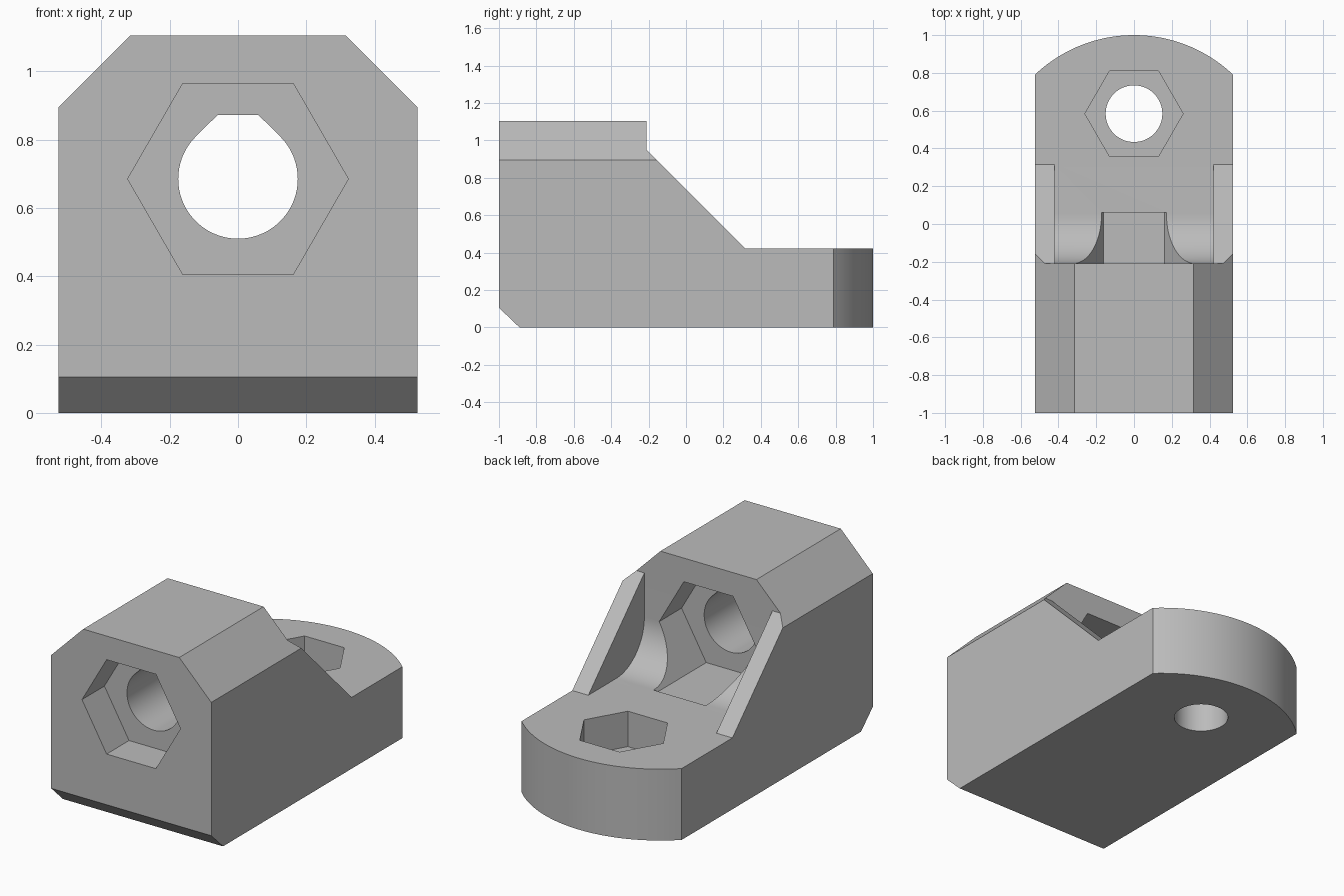
import bpy, bmesh
from math import sin, cos, pi, radians, asin
from mathutils import Vector

cube = bpy.data.objects.get("Cube")
if cube:
    bpy.data.objects.remove(cube, do_unlink=True)

HALF, TOP, FLOOR = 0.525, 1.105, 0.423   # half width, block height, plate height
WALL, TAIL = -0.21, 0.315                # rear wall of block, foot of the ribs
BORE_Z, BOLT_Y = 0.685, 0.584            # hole centres
POCKET = 0.21                            # hexagon recess depth

grey = bpy.data.materials.new("plain_grey")
grey.use_nodes = True
grey.diffuse_color = (0.5, 0.5, 0.5, 1)
grey.node_tree.nodes["Principled BSDF"].inputs["Base Color"].default_value = (0.5, 0.5, 0.5, 1)


def arc(cu, cv, r, start, end, n):
    """Points on an arc, angles in degrees, both ends included."""
    angles = [radians(start + (end - start) * i / n) for i in range(n + 1)]
    return [(cu + r * cos(a), cv + r * sin(a)) for a in angles]


def prism(name, points, axis, low, high):
    """Extrude a closed 2D profile along the given axis."""
    place = {"x": lambda u, v, w: (w, u, v),
             "y": lambda u, v, w: (u, w, v),
             "z": lambda u, v, w: (u, v, w)}[axis]
    bm = bmesh.new()
    face = bm.faces.new([bm.verts.new(place(u, v, low)) for u, v in points])
    out = bmesh.ops.extrude_face_region(bm, geom=[face])
    moved = [g for g in out["geom"] if isinstance(g, bmesh.types.BMVert)]
    bmesh.ops.translate(bm, verts=moved, vec=Vector(place(0, 0, high - low)))
    bmesh.ops.recalc_face_normals(bm, faces=bm.faces)
    mesh = bpy.data.meshes.new(name)
    bm.to_mesh(mesh)
    bm.free()
    mesh.materials.append(grey)
    obj = bpy.data.objects.new(name, mesh)
    bpy.context.collection.objects.link(obj)
    return obj


def combine(target, tool, operation):
    """Apply a boolean and remove the tool."""
    tool.hide_render = True
    mod = target.modifiers.new(tool.name, "BOOLEAN")
    mod.operation, mod.object, mod.solver = operation, tool, "EXACT"
    bpy.ops.object.select_all(action="DESELECT")
    bpy.context.view_layer.objects.active = target
    target.select_set(True)
    bpy.ops.object.modifier_apply(modifier=mod.name)
    bpy.data.objects.remove(tool, do_unlink=True)


# Side silhouette: block, sloping ribs and plate
bracket = prism("mounting_bracket", [
    (-1, 0.105), (-0.89, 0), (1, 0), (1, FLOOR), (TAIL, FLOOR),
    (WALL, 0.948), (WALL, TOP), (-1, TOP)], "x", -HALF, HALF)

# Rounded rear end
radius = 0.761
half_angle = asin(HALF / radius) * 180 / pi
rear = arc(0, 1 - radius, radius, 90 - half_angle, 90 + half_angle, 40)
rear = [(-0.6, -1.1), (0.6, -1.1), (0.6, rear[0][1])] + rear + [(-0.6, rear[-1][1])]
combine(bracket, prism("plan_outline", rear, "z", -0.1, 1.2), "INTERSECT")

# Bevelled upper edges, also trimming the rib tips
for side in (-1, 1):
    wedge = [(side * 0.215, 1.205), (side * 0.625, 0.795), (side * 0.625, 1.205)]
    combine(bracket, prism("edge_bevel", wedge, "y", -1.1, 1.1), "DIFFERENCE")

# Channel between the ribs, with a rounded inner corner
channel = [(WALL, 1.3)] + arc(0.053, FLOOR + 0.263, 0.263, 180, 270, 24)
channel += [(TAIL, FLOOR), (TAIL, 1.3)]
combine(bracket, prism("rib_channel", channel, "x", -0.42, 0.42), "DIFFERENCE")

# Hexagon recesses at the front, the rear wall and the plate
wide_hex = arc(0, BORE_Z, 0.323, 0, 300, 5)
small_hex = arc(0, BOLT_Y, 0.26, 0, 300, 5)
combine(bracket, prism("front_recess", wide_hex, "y", -1.1, -1 + POCKET), "DIFFERENCE")
combine(bracket, prism("rear_recess", wide_hex, "y", WALL - POCKET, 0.06), "DIFFERENCE")
combine(bracket, prism("plate_recess", small_hex, "z", FLOOR - POCKET, 0.6), "DIFFERENCE")

# Flat-topped bore through the block and round bolt hole through the plate
bore = arc(0, BORE_Z, 0.175, 135, 405, 54) + [(0.06, 0.872), (-0.06, 0.872)]
combine(bracket, prism("main_bore", bore, "y", -0.9, -0.3), "DIFFERENCE")
bolt = arc(0, BOLT_Y, 0.15, 0, 360, 64)[:-1]
combine(bracket, prism("bolt_hole", bolt, "z", -0.1, 0.3), "DIFFERENCE")

bpy.ops.object.select_all(action="DESELECT")
bpy.context.view_layer.objects.active = bracket
bracket.select_set(True)
bpy.ops.object.shade_smooth_by_angle(angle=radians(20))
